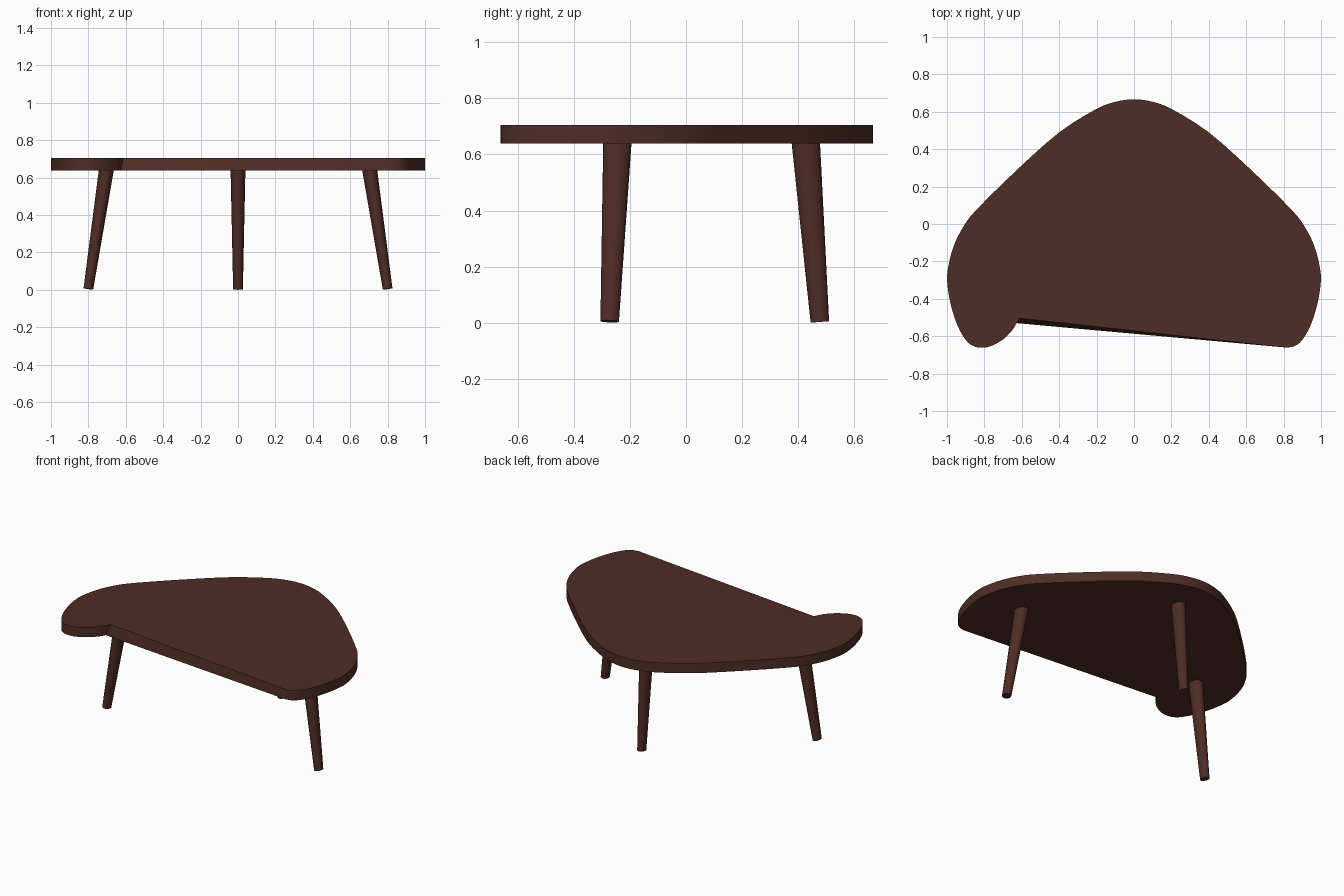
import bpy, bmesh
from mathutils import Vector, Matrix

if "Cube" in bpy.data.objects:
    bpy.data.objects.remove(bpy.data.objects["Cube"], do_unlink=True)

wood = bpy.data.materials.new("dark walnut")
wood.use_nodes = True
wood.diffuse_color = (0.078, 0.026, 0.018, 1)
wood.node_tree.nodes["Principled BSDF"].inputs["Base Color"].default_value = wood.diffuse_color


def add_object(name, bm):
    bmesh.ops.recalc_face_normals(bm, faces=bm.faces)
    mesh = bpy.data.meshes.new(name)
    bm.to_mesh(mesh)
    bm.free()
    mesh.materials.append(wood)
    obj = bpy.data.objects.new(name, mesh)
    bpy.context.collection.objects.link(obj)
    bpy.ops.object.select_all(action='DESELECT')
    obj.select_set(True)
    bpy.context.view_layer.objects.active = obj
    bpy.ops.object.shade_smooth_by_angle(angle=0.6)
    return obj


def smooth_path(points, steps=3):
    """Catmull-Rom curve through the points."""
    p = [Vector(q) for q in points]
    p = [2 * p[0] - p[1]] + p + [2 * p[-1] - p[-2]]
    path = []
    for a, b, c, d in zip(p, p[1:], p[2:], p[3:]):
        for i in range(steps):
            t = i / steps
            path.append(0.5 * (2 * b + (c - a) * t + (2 * a - 5 * b + 4 * c - d) * t**2
                               + (3 * b - a - 3 * c + d) * t**3))
    return path + [p[-2]]


# Table top: mirrored outline, a rounded lobe at the right, a straight slanted front edge
half = [(0.105, 0.652), (0.21, 0.61), (0.40, 0.49), (0.62, 0.295), (0.834, 0.085),
        (0.91, -0.01), (0.965, -0.12), (0.995, -0.24), (0.998, -0.32), (0.98, -0.43),
        (0.945, -0.54), (0.90, -0.62), (0.86, -0.652), (0.82, -0.661)]
lobe = [(-0.77, -0.655), (-0.70, -0.617), (-0.65, -0.567), (-0.628, -0.53)]
outline = smooth_path(half[::-1] + [(0, 0.667)] + [(-x, y) for x, y in half] + lobe)

bm = bmesh.new()
bottom = [bm.verts.new((p.x, p.y, 0.638)) for p in outline]
top = [bm.verts.new((p.x, p.y, 0.705)) for p in outline]
top[-1].co.xy = (-0.612, -0.503)        # front edge leans back at the notch
bm.faces.new(top)
bm.faces.new(bottom[::-1])
for i in range(len(top)):
    j = (i + 1) % len(top)
    bm.faces.new((bottom[i], bottom[j], top[j], top[i]))
add_object("table_top", bm)


# Splayed tapered legs, slightly deeper than wide
def add_leg(name, foot, head):
    foot, head = Vector(foot), Vector(head)
    axis = head - foot
    bm = bmesh.new()
    bmesh.ops.create_cone(bm, cap_ends=True, segments=32, radius1=0.026, radius2=0.040,
                          depth=axis.length)
    turn = Vector((0, 0, 1)).rotation_difference(axis).to_matrix().to_4x4()
    bm.transform(Matrix.Translation((foot + head) / 2) @ turn @ Matrix.Diagonal((1, 1.27, 1, 1)))
    add_object(name, bm)


add_leg("back_leg", (0, 0.477, 0.003), (0, 0.426, 0.655))
for side, name in ((1, "left_leg"), (-1, "right_leg")):
    add_leg(name, (side * 0.80, -0.272, 0.005), (side * 0.702, -0.244, 0.655))
